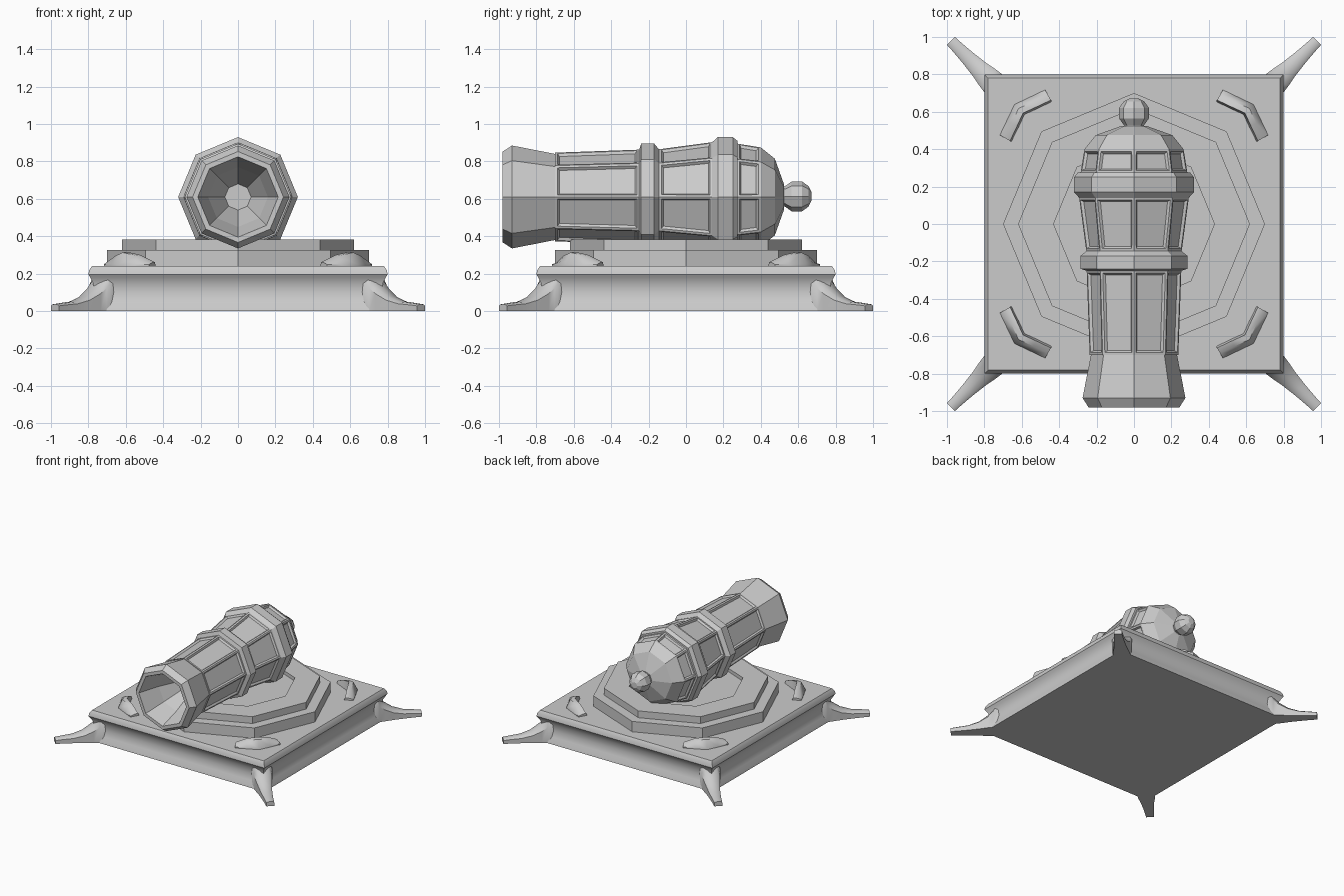
import bpy, bmesh, math
from mathutils import Vector

if "Cube" in bpy.data.objects:
    bpy.data.objects.remove(bpy.data.objects["Cube"])


def make_object(name, bm, smooth=None):
    bmesh.ops.recalc_face_normals(bm, faces=bm.faces)
    mesh = bpy.data.meshes.new(name)
    bm.to_mesh(mesh)
    bm.free()
    ob = bpy.data.objects.new(name, mesh)
    bpy.context.collection.objects.link(ob)
    if smooth:
        bpy.ops.object.select_all(action='DESELECT')
        ob.select_set(True)
        bpy.context.view_layer.objects.active = ob
        bpy.ops.object.shade_smooth_by_angle(angle=math.radians(smooth))
    return ob


def loft(bm, rings):
    """Skin closed rings of points, cap both ends, return the bands of faces."""
    vs = [[bm.verts.new(p) for p in ring] for ring in rings]
    n = len(vs[0])
    bands = [[bm.faces.new((a[i], a[(i + 1) % n], b[(i + 1) % n], b[i])) for i in range(n)]
             for a, b in zip(vs, vs[1:])]
    bm.faces.new(vs[0])
    bm.faces.new(vs[-1])
    return bands


def square(h, z):
    return [(h, h, z), (-h, h, z), (-h, -h, z), (h, -h, z)]


def octagon_flat(r, z):
    return [(r * math.cos(k * math.pi / 4), r * math.sin(k * math.pi / 4), z) for k in range(8)]


def octagon_barrel(y, r, zc=0.61):
    return [(r * math.sin(k * math.pi / 4), y, zc + r * math.cos(k * math.pi / 4)) for k in range(8)]


# Square plinth with softly hollowed sides
bm = bmesh.new()
loft(bm, [square(h, z) for h, z in [(.80, 0), (.795, .02), (.78, .05), (.77, .10), (.775, .15),
                                    (.79, .18), (.80, .195), (.795, .22), (.78, .242)]])
make_object("plinth", bm, 35)

# Stepped octagonal turntable with a shallow recess
bm = bmesh.new()
loft(bm, [octagon_flat(r, z) for r, z in [(.70, .23), (.70, .327), (.62, .327), (.62, .383),
                                          (.43, .383), (.43, .355)]])
make_object("turntable", bm)

# Barrel with bore, rings and rounded breech, as one octagonal profile (y, radius)
profile = [(-.60, .07), (-.80, .16), (-.98, .215), (-.98, .243), (-.93, .275), (-.70, .23),
           (-.70, .237), (-.25, .253), (-.24, .285), (-.17, .285), (-.145, .255), (.14, .293),
           (.17, .32), (.25, .32), (.275, .30), (.275, .285), (.40, .265), (.475, .205), (.525, .065)]
bm = bmesh.new()
bands = loft(bm, [octagon_barrel(y, r) for y, r in profile])
bmesh.ops.recalc_face_normals(bm, faces=bm.faces)
# sunken panels between the ribs
panels = bands[6] + bands[10] + bands[15]
bmesh.ops.inset_individual(bm, faces=panels, thickness=.018, depth=0)
bmesh.ops.inset_individual(bm, faces=panels, thickness=.014, depth=-.014)
make_object("cannon_barrel", bm)

# Breech knob
bm = bmesh.new()
loft(bm, [octagon_barrel(y, r, .613) for y, r in [(.50, .05), (.53, .055), (.565, .08), (.62, .08),
                                                  (.655, .055), (.67, .025)]])
make_object("breech_knob", bm)

# Flared corner feet: (distance along diagonal, top height, half width)
foot = [(1.00, .195, .075), (1.045, .195, .075), (1.06, .165, .068), (1.10, .125, .063), (1.17, .078, .05),
        (1.25, .052, .04), (1.33, .044, .033), (1.385, .037, .03)]
# Corner rails: (centre x, centre y, outward half width, top height)
rail = [((.457, .685), (.018, .032), .262), ((.535, .648), (.018, .032), .30),
        ((.612, .612), (.027, .027), .317),
        ((.648, .535), (.032, .018), .30), ((.685, .457), (.032, .018), .262)]

for sx, sy, label in [(1, 1, "back_right"), (-1, 1, "back_left"), (1, -1, "front_right"), (-1, -1, "front_left")]:
    out = Vector((sx, sy, 0)).normalized()
    side = Vector((-sy, sx, 0)).normalized()
    up = Vector((0, 0, 1))
    bm = bmesh.new()
    loft(bm, [[out * r + side * (w * u) + up * (h * v) for u, v in
               [(-1, 0), (-1, .75), (-.65, .96), (0, 1), (.65, .96), (1, .75), (1, 0)]]
              for r, h, w in foot])
    make_object("foot_" + label, bm, 40)

    bm = bmesh.new()
    rings = []
    for (x, y), (dx, dy), h in rail:
        rings.append([((x + dx * u) * sx, (y + dy * u) * sy, z) for u, z in
                      [(-1, .235), (-.7, h), (.2, h - .004), (1, .25), (1, .235)]])
    loft(bm, rings)
    make_object("corner_rail_" + label, bm, 40)
